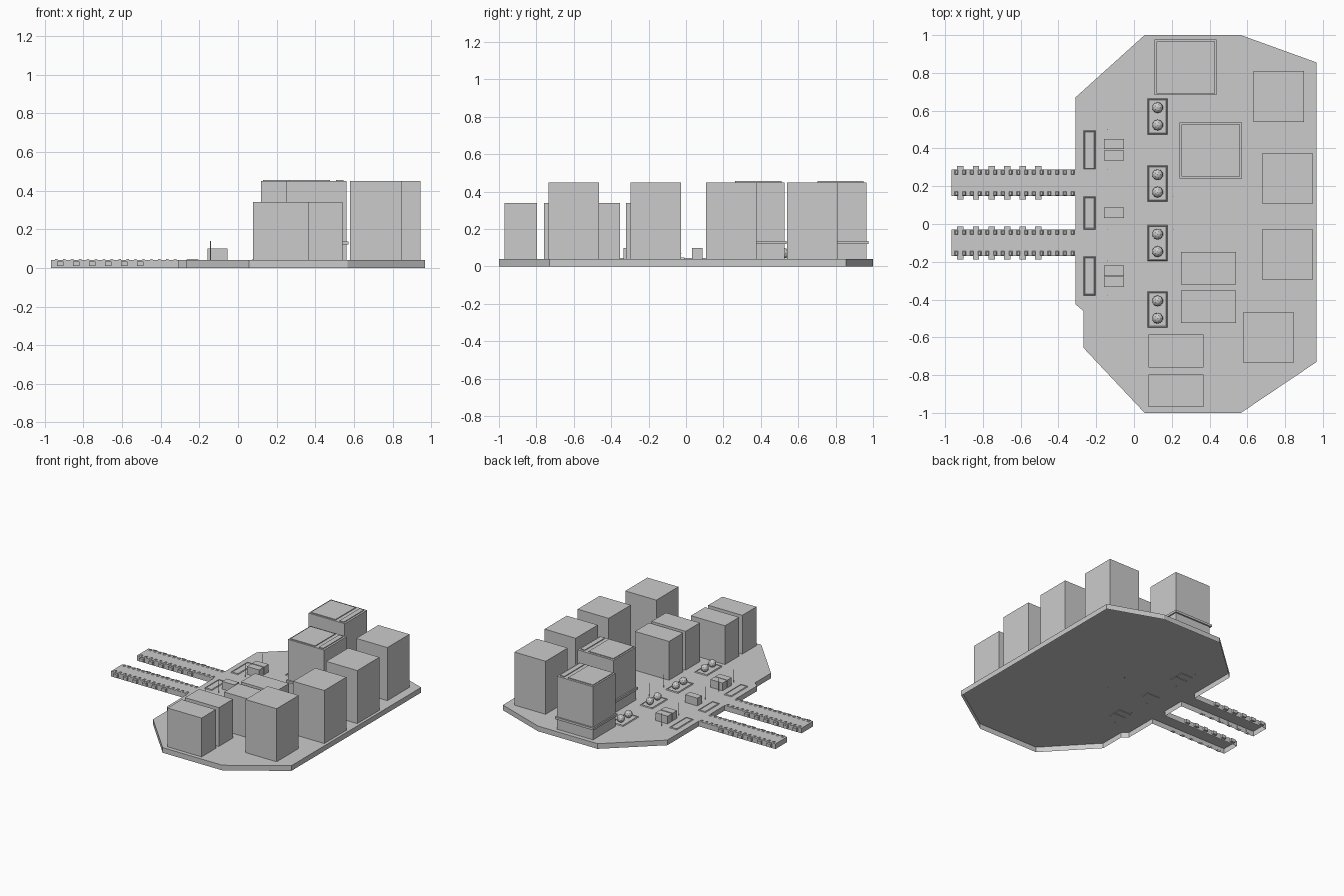
import bpy, bmesh
from mathutils import Matrix

if "Cube" in bpy.data.objects:
    bpy.data.objects.remove(bpy.data.objects["Cube"])

DECK = 0.04  # height of the ground slab


def finish(name, bm):
    bmesh.ops.recalc_face_normals(bm, faces=bm.faces)
    mesh = bpy.data.meshes.new(name)
    bm.to_mesh(mesh)
    bm.free()
    obj = bpy.data.objects.new(name, mesh)
    bpy.context.collection.objects.link(obj)
    return obj


def add_box(bm, x0, x1, y0, y1, z0, z1, taper=0, open_base=False):
    """Box, optionally with sides sloping in by taper, or with no bottom face."""
    cx, cy = (x0 + x1) / 2, (y0 + y1) / 2
    size = Matrix.Diagonal((x1 - x0, y1 - y0, z1 - z0, 1))
    verts = bmesh.ops.create_cube(
        bm, size=1, matrix=Matrix.Translation((cx, cy, (z0 + z1) / 2)) @ size)["verts"]
    for v in verts:
        if v.co.z > (z0 + z1) / 2:
            v.co.x += taper if v.co.x < cx else -taper
            v.co.y += taper if v.co.y < cy else -taper
    if open_base:
        low = min({f for v in verts for f in v.link_faces},
                  key=lambda f: f.calc_center_median().z)
        bmesh.ops.delete(bm, geom=[low], context='FACES_ONLY')


def box(name, *bounds, **options):
    bm = bmesh.new()
    add_box(bm, *bounds, **options)
    return finish(name, bm)


def tray(name, x0, x1, y0, y1, z1):
    """Low pad with sloping edges and a sloping recess inside the rim."""
    bm = bmesh.new()
    add_box(bm, x0, x1, y0, y1, DECK, z1, taper=0.004, open_base=True)
    top = max(bm.faces, key=lambda f: f.calc_center_median().z)
    bmesh.ops.inset_region(bm, faces=[top], thickness=0.002)
    bmesh.ops.inset_region(bm, faces=[top], thickness=0.003, depth=-0.003)
    return finish(name, bm)


# Ground slab with two piers: one extruded outline, hollow underneath
outline = [(-0.31, 0.67), (0.056, 1), (0.566, 1), (0.967, 0.855), (0.967, -0.73),
           (0.566, -1), (0.056, -1), (-0.268, -0.655), (-0.268, -0.46), (-0.31, -0.425),
           (-0.31, -0.17), (-0.967, -0.17), (-0.967, -0.03), (-0.31, -0.03),
           (-0.31, 0.147), (-0.967, 0.147), (-0.967, 0.288), (-0.31, 0.288)]
bm = bmesh.new()
top = bm.faces.new([bm.verts.new((x, y, DECK)) for x, y in outline])
skirt = bmesh.ops.extrude_edge_only(bm, edges=list(top.edges))["geom"]
for v in skirt:
    if isinstance(v, bmesh.types.BMVert):
        v.co.z = 0
finish("ground_slab", bm)

# Pier fenders along the sides and bollards on top
for n, (y0, y1) in enumerate([(-0.17, -0.03), (0.147, 0.288)], 1):
    fenders, bollards = bmesh.new(), bmesh.new()
    for i in range(6):
        x = -0.919 + i * 0.0825
        add_box(fenders, x - 0.017, x + 0.017, y0 - 0.018, y0 + 0.002, 0.01, 0.034)
        add_box(fenders, x - 0.017, x + 0.017, y1 - 0.002, y1 + 0.018, 0.01, 0.034)
    for i in range(16):
        x = -0.94 + i * 0.041
        for y in (y0 + 0.014, y1 - 0.014):
            add_box(bollards, x - 0.009, x + 0.009, y - 0.012, y + 0.012, DECK, 0.046,
                    taper=0.004, open_base=True)
    finish(f"pier_fenders_{n}", fenders)
    finish(f"pier_bollards_{n}", bollards)

# Tall blocks on the right edge
for n, (x, y) in enumerate([(0.633, 0.54), (0.679, 0.107), (0.679, -0.296), (0.579, -0.735)], 1):
    box(f"tall_block_{n}", x, x + 0.266, y, y + 0.27, DECK, 0.45, open_base=True)

# Lower blocks, two pairs
for n, (x, y) in enumerate([(0.249, -0.321), (0.249, -0.525), (0.077, -0.759), (0.077, -0.97)], 1):
    box(f"low_block_{n}", x, x + 0.291, y, y + 0.173, DECK, 0.34, open_base=True)

# Banded towers with roof panels
for n, (x, y) in enumerate([(0.118, 0.688), (0.251, 0.248)], 1):
    box(f"banded_tower_{n}", x, x + 0.31, y + 0.004, y + 0.278, DECK, 0.45, open_base=True)
    box(f"tower_band_{n}", x - 0.01, x + 0.32, y - 0.006, y + 0.289, 0.12, 0.137)
    bm = bmesh.new()
    for x0, x1 in ((0.012, 0.224), (0.257, 0.295)):
        add_box(bm, x + x0, x + x1, y + 0.015, y + 0.262, 0.45, 0.456, open_base=True)
    finish(f"roof_panels_{n}", bm)

# Pads carrying two round storage tanks each
for n, y in enumerate([0.57, 0.215, -0.1, -0.453], 1):
    tray(f"tank_pad_{n}", 0.072, 0.177, y - 0.095, y + 0.095, 0.047)
    bm = bmesh.new()
    for dy in (-0.046, 0.046):
        bmesh.ops.create_icosphere(bm, subdivisions=2, radius=0.029,
                                   matrix=Matrix.Translation((0.125, y + dy, 0.07)))
    finish(f"round_tanks_{n}", bm)

# Dockside trays
for n, (y0, y1) in enumerate([(0.29, 0.495), (-0.03, 0.145), (-0.378, -0.172)], 1):
    tray(f"dock_tray_{n}", -0.267, -0.204, y0, y1, 0.046)

# Small sheds, sunk slightly through the deck
for n, y in enumerate([0.424, 0.362, 0.06, -0.247, -0.306], 1):
    box(f"shed_{n}", -0.158, -0.054, y - 0.027, y + 0.027, 0.036, 0.1)

# Thin lamp posts
posts = [(-0.142, y) for y in (0.5, 0.29, -0.03, -0.196, -0.378)]
posts += [(0.21, 0.147), (0.21, -0.03)]
for n, (x, y) in enumerate(posts, 1):
    bm = bmesh.new()
    bmesh.ops.create_cone(bm, cap_ends=True, segments=8, radius1=0.002, radius2=0.002,
                          depth=0.105, matrix=Matrix.Translation((x, y, 0.0875)))
    finish(f"lamp_post_{n}", bm)
